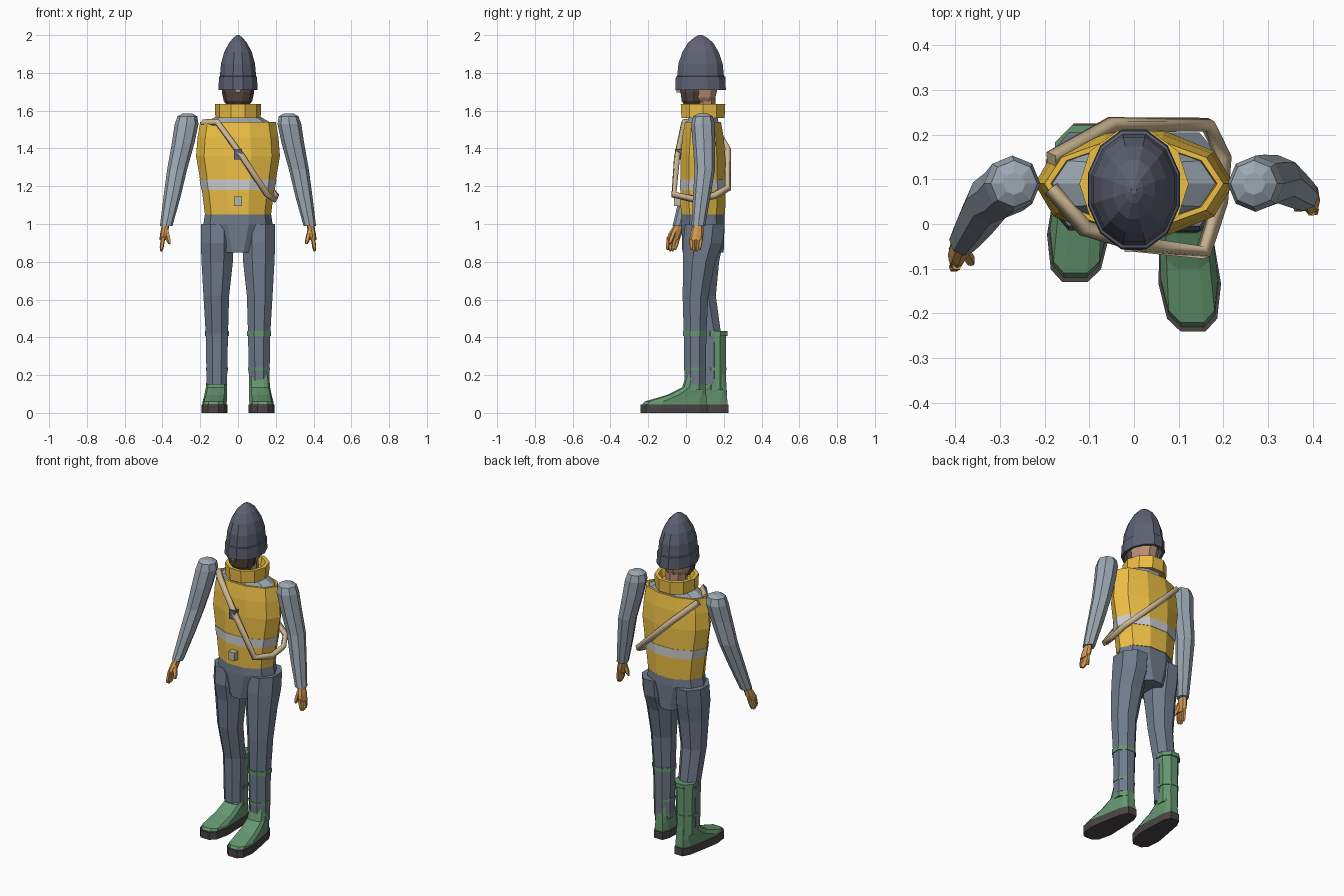
import bpy, math
from mathutils import Vector

if "Cube" in bpy.data.objects:
    bpy.data.objects.remove(bpy.data.objects["Cube"])

COL = dict(yellow=(.84, .52, .06), wool=(.33, .39, .45), denim=(.16, .2, .26), boot=(.13, .31, .16),
           cap=(.11, .12, .17), glove=(.66, .32, .09), strap=(.6, .47, .29), band=(.78, .79, .8),
           sole=(.07, .06, .06), skin=(.5, .28, .18), hair=(.09, .06, .05), metal=(.5, .48, .38))
MATS = {}
for key, c in COL.items():
    MATS[key] = bpy.data.materials.new(key)
    MATS[key].diffuse_color = (*c, 1)
CY = .09  # body centre line in y


def skin_rings(name, rings, mat):
    """Join equal-length vertex rings into a closed flat-shaded tube."""
    n = len(rings[0])
    verts = [p for r in rings for p in r]
    faces = [(i*n+j, i*n+(j+1) % n, (i+1)*n+(j+1) % n, (i+1)*n+j)
             for i in range(len(rings)-1) for j in range(n)]
    faces += [tuple(reversed(range(n))), tuple(range(len(verts)-n, len(verts)))]
    me = bpy.data.meshes.new(name)
    me.from_pydata(verts, [], faces)
    me.materials.append(MATS[mat])
    ob = bpy.data.objects.new(name, me)
    bpy.context.collection.objects.link(ob)
    return ob


def loft(name, rows, n, mat, half=0):
    """rows: (x, y, z, rx, ry) horizontal ellipses, bottom to top."""
    k = 1/math.cos(math.pi/n) if half else 1
    ang = [(j+half*.5)*2*math.pi/n for j in range(n)]
    return skin_rings(name, [[(x+rx*k*math.cos(a), y+ry*k*math.sin(a), z) for a in ang]
                             for x, y, z, rx, ry in rows], mat)


def body(name, rows, n, mat, y=CY, half=0):
    return loft(name, [(0, y, *r) for r in rows], n, mat, half)


def finger(name, a, b, ra, rb, mat, n=5):
    """Tapered bar between two points."""
    a, b = Vector(a), Vector(b)
    q = (b-a).to_track_quat('Z', 'Y')
    rings = [[p + q @ Vector((r*math.cos(2*math.pi*j/n), r*math.sin(2*math.pi*j/n), 0))
              for j in range(n)] for p, r in ((a, ra), (a.lerp(b, .75), (ra+rb)/2), (b, rb*.6))]
    return skin_rings(name, rings, mat)


def box(name, c, s, mat):
    x, y, z = (v/2 for v in s)
    return skin_rings(name, [[(c[0]+i*x, c[1]+j*y, c[2]+k*z) for i, j in
                              ((-1, -1), (1, -1), (1, 1), (-1, 1))] for k in (-1, 1)], mat)


# Head and knitted cap
body("neck", [(1.54, .06, .065), (1.68, .06, .065)], 8, "skin")
body("head", [(1.63, .05, .065), (1.67, .075, .085), (1.73, .08, .1), (1.8, .07, .09)], 10, "skin", .075)
body("beard", [(1.62, .05, .045), (1.65, .075, .068), (1.7, .086, .075), (1.735, .08, .07)], 10, "hair", .042)
box("nose", (0, -.035, 1.715), (.025, .03, .04), "skin")
body("cap_brim", [(1.76, .085, .11), (1.71, .09, .118), (1.71, .103, .134), (1.78, .101, .131),
                  (1.785, .09, .118)], 12, "cap", .077, 1)
body("cap_dome", [(1.77, .097, .125), (1.85, .09, .117), (1.91, .073, .096), (1.96, .047, .066),
                  (1.99, .02, .03), (2.0, .006, .01)], 12, "cap", .077, 1)

# Vest, collar, sweater and pelvis
body("vest", [(1.05, .175, .123), (1.17, .19, .126), (1.36, .222, .124), (1.46, .214, .115),
              (1.54, .2, .1), (1.54, .186, .088), (1.5, .18, .085)], 10, "yellow")
body("sweater", [(1.45, .175, .085), (1.53, .183, .087), (1.585, .09, .08)], 10, "wool")
body("collar", [(1.57, .09, .09), (1.56, .12, .12), (1.635, .122, .124), (1.635, .1, .102),
                (1.59, .09, .09)], 10, "yellow")
body("reflective_band", [(1.18, .194, .129), (1.235, .204, .128)], 10, "band")
body("trouser_seat", [(.85, .095, .115), (1.0, .183, .12), (1.06, .174, .118)], 10, "denim")
box("buckle", (0, -.043, 1.12), (.042, .04, .05), "metal")
box("zip_patch", (0, -.038, 1.37), (.04, .04, .055), "cap")

# Shoulder strap running round the body
cu = bpy.data.curves.new("shoulder_strap", 'CURVE')
cu.dimensions = '3D'
cu.bevel_depth, cu.bevel_resolution, cu.use_fill_caps = .019, 0, True
path = [(-.185, .08, 1.535), (-.11, -.01, 1.54), (.02, -.047, 1.36), (.155, -.064, 1.155),
        (.192, .05, 1.13), (.2, .15, 1.15), (.165, .222, 1.19), (-.05, .222, 1.4), (-.185, .145, 1.53)]
sp = cu.splines.new('POLY')
sp.points.add(len(path)-1)
for p, co in zip(sp.points, path):
    p.co = (*co, 1)
cu.materials.append(MATS["strap"])
strap = bpy.data.objects.new("shoulder_strap", cu)
bpy.context.collection.objects.link(strap)
bpy.context.view_layer.objects.active = strap
strap.select_set(True)
bpy.ops.object.convert(target='MESH')

# Arms: side, elbow y, wrist y, hand lean in y
for side, s, ey, wy, lean in (("left", -1, .055, -.035, -.035), ("right", 1, .1, .065, -.012)):
    rows = [(.38, wy, .99, .033, .036), (.35, (ey+wy)/2, 1.14, .045, .046), (.322, ey, 1.29, .053, .054),
            (.29, (ey+CY)/2, 1.43, .06, .06), (.272, CY, 1.53, .063, .063), (.268, CY, 1.57, .052, .052),
            (.268, CY, 1.585, .025, .025)]
    loft(side+"_sleeve", [(s*x, *r) for x, *r in rows], 8, "wool")
    loft(side+"_palm", [(s*.398, wy+lean, .915, .018, .034), (s*.392, wy+lean*.6, .95, .02, .036),
                        (s*.382, wy, 1.0, .02, .025)], 8, "glove")
    for i in range(4):
        o = (i-1.5)*.017
        finger(f"{side}_finger_{i+1}", (s*.396, wy+lean*.9+o, .93),
               (s*.406, wy+lean*1.25+o*.8, .852+.008*abs(i-1.5)), .012, .01, "glove")
    finger(side+"_thumb", (s*.38, wy+lean*.3-.015, .965), (s*.362, wy+lean-.018, .895), .014, .011, "glove")

# Legs: thigh, knee and ankle centres in y, heel position in y
OUT = [(-.4, 0), (.4, 0), (.8, .08), (1, .3), (.85, .6), (.68, .88), (.4, 1),
       (-.4, 1), (-.68, .88), (-.85, .6), (-1, .3), (-.8, .08)]
for side, s, ky, ay, heel in (("left", -1, .09, .125, .225), ("right", 1, .05, .048, .115)):
    rows = [(.112, ay, .15, .054, .056), (.112, ay, .42, .059, .06), (.115, ky, .62, .068, .068),
            (.11, (ky+CY)/2, .8, .083, .085), (.11, .09, .9, .087, .105), (.11, .1, 1.0, .087, .105)]
    loft(side+"_trouser_leg", [(s*x, *r) for x, *r in rows], 8, "denim", 1)

    def foot(name, rows, mat):
        # rows: z, toe, back (relative to heel), half width; toes turn out a little
        rings = []
        for z, toe, back, w in rows:
            ring = []
            for u, v in OUT:
                y = toe+(back-toe)*v
                ring.append((s*(.112-.07*(y+.07))+u*w, heel+y, z))
            rings.append(ring)
        skin_rings(name, rings, mat)

    foot(side+"_boot_sole", [(0, -.355, 0, .07), (.045, -.355, 0, .07)], "sole")
    foot(side+"_boot_foot", [(.04, -.348, -.006, .064), (.06, -.335, -.006, .064), (.095, -.215, -.008, .06),
                             (.135, -.135, -.01, .056), (.2, -.115, -.015, .052)], "boot")
    sx, sy = s*.112, heel-.068
    loft(side+"_boot_shaft", [(sx, sy, .12, .054, .056), (sx, sy, .22, .053, .055),
                              (sx, sy, .42, .058, .056)], 8, "boot", 1)
    loft(side+"_boot_rim", [(sx, sy, .408, .064, .064), (sx, sy, .433, .064, .064)], 8, "boot", 1)
    loft(side+"_boot_ankle_band", [(sx, sy, .225, .058, .058), (sx, sy, .24, .058, .058)], 8, "boot", 1)

for m in bpy.data.materials:
    if m.users and not m.is_grease_pencil:
        m.use_nodes = True
        m.node_tree.nodes["Principled BSDF"].inputs["Base Color"].default_value = m.diffuse_color
